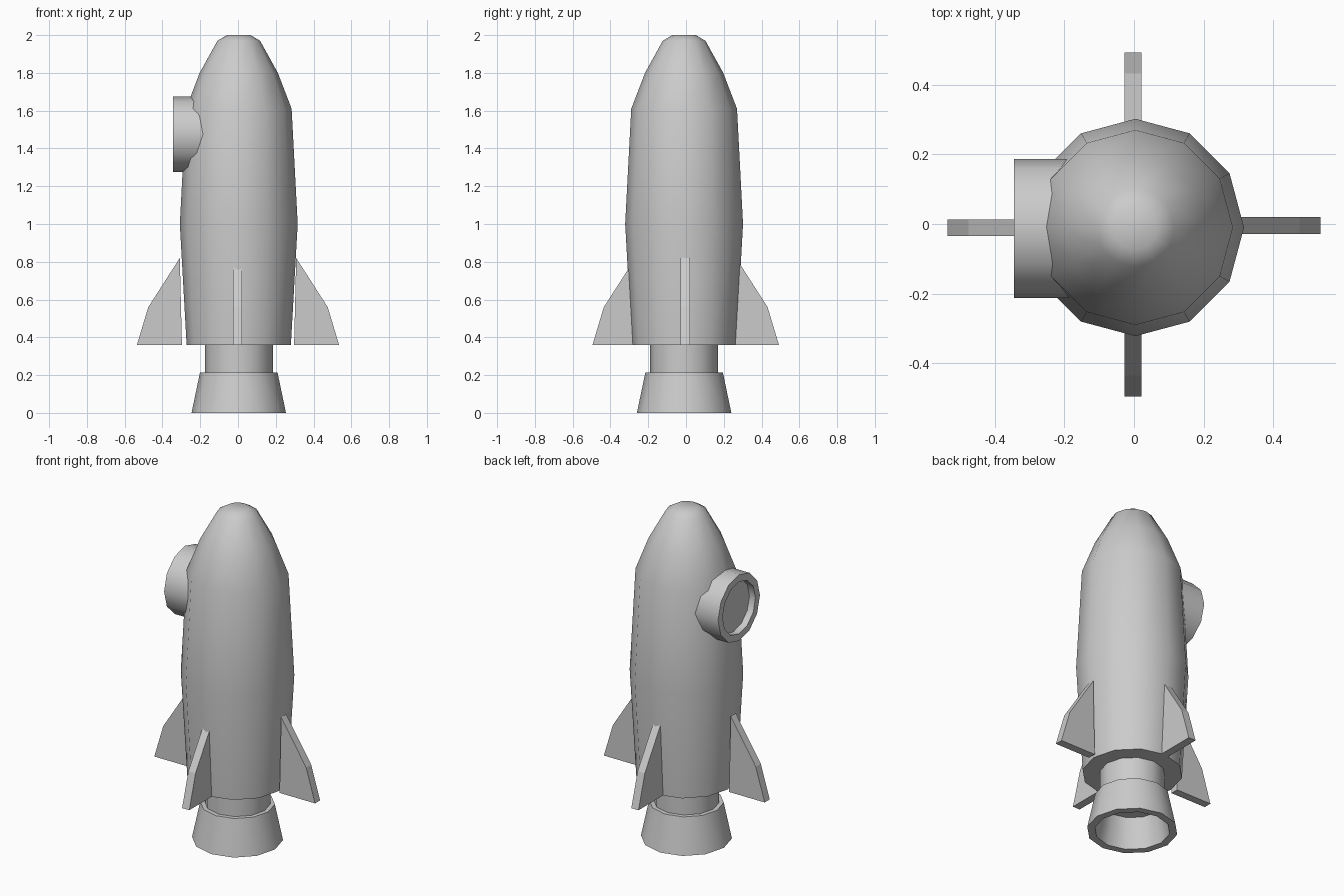
import bpy, bmesh, math
from mathutils import Matrix, Vector

if "Cube" in bpy.data.objects:
    bpy.data.objects.remove(bpy.data.objects["Cube"])

SIDES = 12
CX, CY = 0.004, -0.01   # axis of the hull


def finish(name, bm, matrix, smooth=True):
    bmesh.ops.remove_doubles(bm, verts=bm.verts, dist=1e-5)
    bmesh.ops.recalc_face_normals(bm, faces=bm.faces)
    bm.transform(matrix)
    mesh = bpy.data.meshes.new(name)
    bm.to_mesh(mesh)
    bm.free()
    obj = bpy.data.objects.new(name, mesh)
    bpy.context.collection.objects.link(obj)
    if smooth:
        bpy.ops.object.select_all(action='DESELECT')
        obj.select_set(True)
        bpy.context.view_layer.objects.active = obj
        bpy.ops.object.shade_smooth_by_angle(angle=math.radians(40))
    return obj


def lathe(name, profile, matrix):
    """Turn an (r, z) profile around z; both ends are capped."""
    bm = bmesh.new()
    rings = []
    for r, z in profile:
        rings.append([bm.verts.new((r * math.cos(a), r * math.sin(a), z))
                      for a in (2 * math.pi * i / SIDES for i in range(SIDES))])
    for lo, hi in zip(rings, rings[1:]):
        for i in range(SIDES):
            j = (i + 1) % SIDES
            bm.faces.new((lo[i], lo[j], hi[j], hi[i]))
    bm.faces.new(rings[0])
    bm.faces.new(rings[-1])
    return finish(name, bm, matrix)


def fin(name, angle, inset, side):
    """Extruded fin plate pointing along +x, turned about z."""
    outline = [(0.297, 0.36), (0.535, 0.36), (0.475, 0.56), (0.308, 0.82)]
    bm = bmesh.new()
    face = bm.faces.new([bm.verts.new((x - inset, -0.024, z)) for x, z in outline])
    ext = bmesh.ops.extrude_face_region(bm, geom=[face])
    verts = [v for v in ext['geom'] if isinstance(v, bmesh.types.BMVert)]
    bmesh.ops.translate(bm, verts=verts, vec=(0, 0.048, 0))
    m = Matrix.Translation(side) @ Matrix.Rotation(math.radians(angle), 4, 'Z')
    return finish(name, bm, m, smooth=False)


axis = Matrix.Translation((CX, CY, 0))

# Hull with rounded nose
lathe("hull", [(0.276, 0.36), (0.312, 1.0), (0.280, 1.61), (0.207, 1.80),
               (0.113, 1.97), (0.063, 2.0)], axis)

# Engine neck and hollow bell
lathe("engine_neck", [(0.18, 0.18), (0.18, 0.365)], axis)
lathe("engine_bell", [(0.205, 0.215), (0.25, 0.0), (0.207, 0.0), (0.17, 0.19)], axis)

# Four fins; the front and back pair sits deeper in the hull
fin("fin_right", 0, 0.0, Vector((0, -0.004, 0)))
fin("fin_left", 180, 0.0, Vector((0, -0.011, 0)))
fin("fin_back", 90, 0.04, Vector((-0.003, -0.003, 0)))
fin("fin_front", 270, 0.04, Vector((-0.003, 0, 0)))

# Porthole: ring with a recessed pane, facing -x
port = Matrix.Translation((0, -0.013, 1.475)) @ Matrix.Rotation(-math.pi / 2, 4, 'Y')
lathe("porthole", [(0.20, 0.15), (0.20, 0.345), (0.157, 0.345), (0.157, 0.305)], port)
